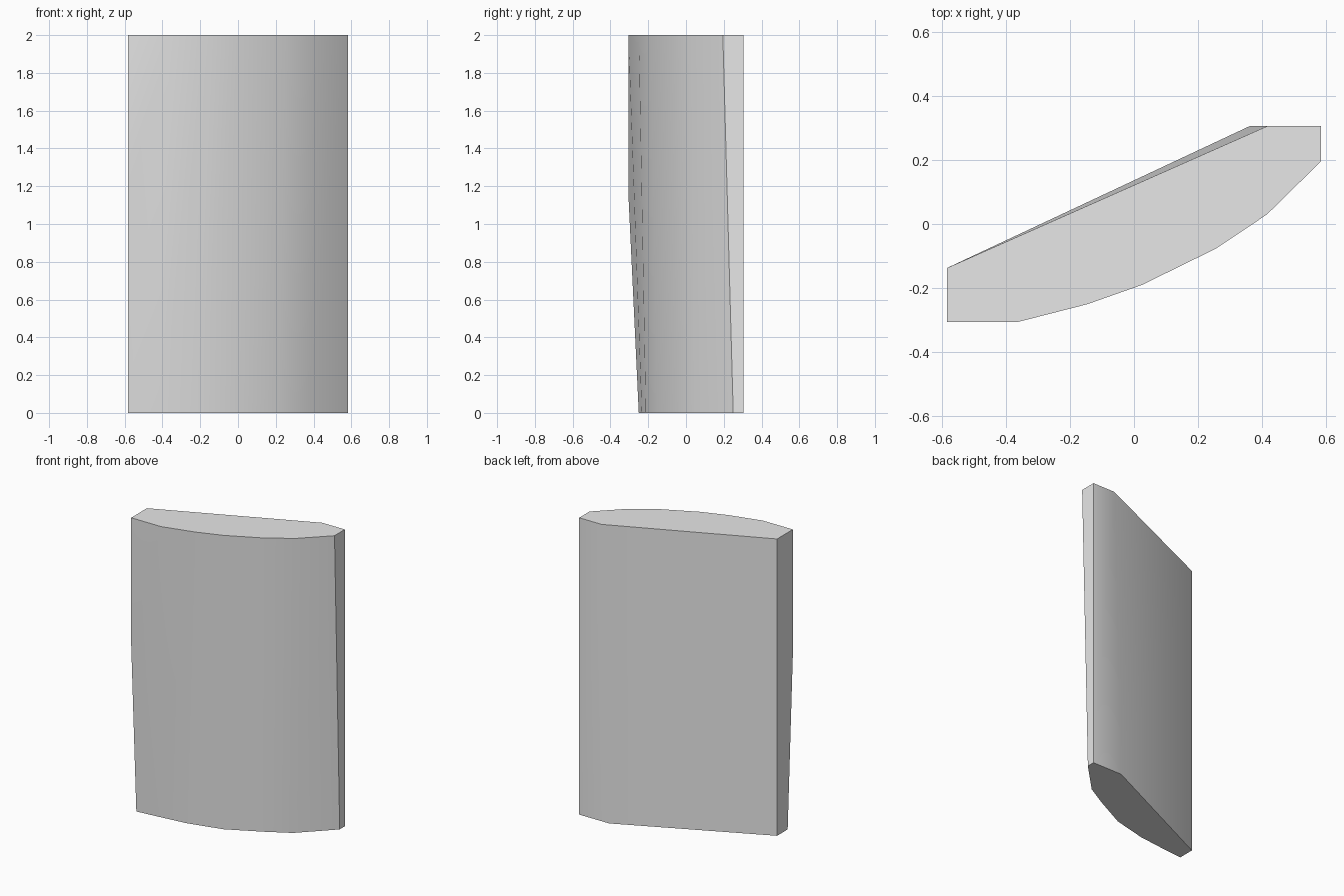
import bpy
import bmesh
import math

cube = bpy.data.objects.get("Cube")
if cube:
    bpy.data.objects.remove(cube, do_unlink=True)

HEIGHT = 2.0
FRONT = -0.305

# Plain grey material
grey = bpy.data.materials.new("plain_grey")
grey.use_nodes = True
colour = (0.8, 0.8, 0.8, 1.0)
grey.diffuse_color = colour
grey.node_tree.nodes["Principled BSDF"].inputs["Base Color"].default_value = colour

# Matching outlines of the panel, counter-clockwise from the front left corner
top_outline = [(-0.583, -0.345), (-0.36, -0.305), (-0.145, -0.25), (0.025, -0.19),
               (0.255, -0.077), (0.415, 0.03), (0.583, 0.195),
               (0.583, 0.305), (0.415, 0.305), (-0.583, -0.137)]
bottom_outline = [(-0.583, -0.25), (-0.42, -0.234), (-0.235, -0.213), (0.0, -0.156),
                  (0.22, -0.045), (0.38, 0.045), (0.583, 0.25),
                  (0.583, 0.305), (0.36, 0.305), (-0.583, -0.137)]

# Loft between the outlines and close both ends
bm = bmesh.new()
lower = [bm.verts.new((x, y, 0)) for x, y in bottom_outline]
upper = [bm.verts.new((x, y, HEIGHT)) for x, y in top_outline]
count = len(lower)
for i in range(count):
    j = (i + 1) % count
    bm.faces.new((lower[i], lower[j], upper[j], upper[i]))
bm.faces.new(lower[::-1])
bm.faces.new(upper)

# Trim the overhanging corner flush with the front plane
bmesh.ops.bisect_plane(bm, geom=bm.verts[:] + bm.edges[:] + bm.faces[:], dist=0.0005,
                       plane_co=(0, FRONT, 0), plane_no=(0, -1, 0), clear_outer=True)
bmesh.ops.holes_fill(bm, edges=[e for e in bm.edges if e.is_boundary], sides=0)
bmesh.ops.recalc_face_normals(bm, faces=bm.faces[:])

mesh = bpy.data.meshes.new("curved_panel")
bm.to_mesh(mesh)
bm.free()
mesh.materials.append(grey)
panel = bpy.data.objects.new("curved_panel", mesh)
bpy.context.collection.objects.link(panel)

# Smooth curve with crisp corners
bpy.ops.object.select_all(action="DESELECT")
panel.select_set(True)
bpy.context.view_layer.objects.active = panel
bpy.ops.object.shade_smooth_by_angle(angle=math.radians(30))
